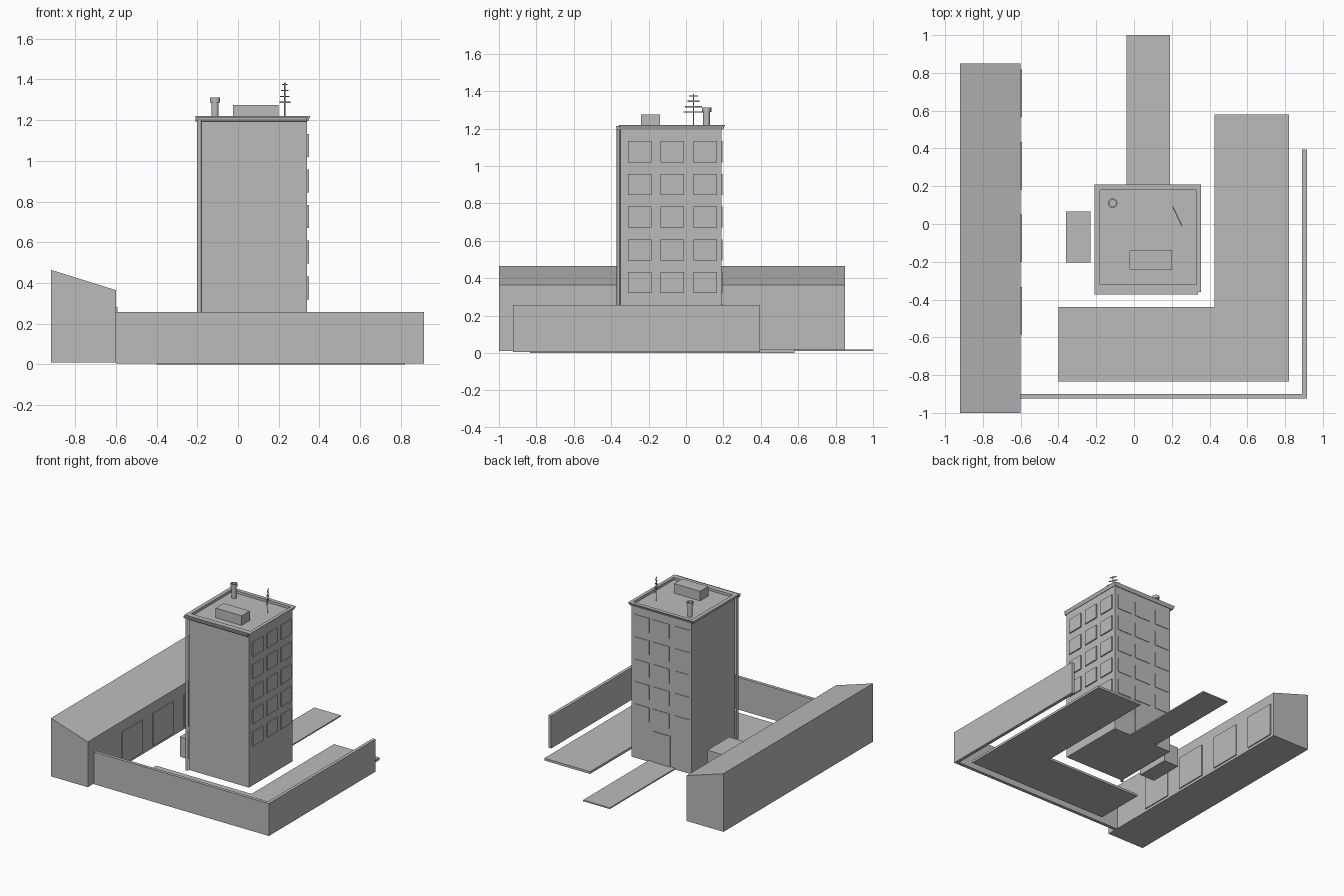
import bpy, bmesh, math
from mathutils import Vector

cube = bpy.data.objects.get("Cube")
if cube:
    bpy.data.objects.remove(cube, do_unlink=True)

GREY = (0.5, 0.5, 0.5, 1)
mat = bpy.data.materials.new("concrete grey")
mat.use_nodes = True
mat.diffuse_color = GREY
mat.node_tree.nodes["Principled BSDF"].inputs["Base Color"].default_value = GREY


def finish(name, bm, smooth=False):
    bmesh.ops.recalc_face_normals(bm, faces=bm.faces)
    mesh = bpy.data.meshes.new(name)
    bm.to_mesh(mesh)
    bm.free()
    mesh.materials.append(mat)
    obj = bpy.data.objects.new(name, mesh)
    bpy.context.collection.objects.link(obj)
    if smooth:
        bpy.ops.object.select_all(action='DESELECT')
        obj.select_set(True)
        bpy.context.view_layer.objects.active = obj
        bpy.ops.object.shade_smooth_by_angle()
    return obj


def add_box(bm, x, y, z):
    """Add a box given (min, max) along each axis."""
    verts = bmesh.ops.create_cube(bm, size=1)["verts"]
    for v in verts:
        v.co = [(a + b) / 2 + c * (b - a) for (a, b), c in zip((x, y, z), v.co)]


def box(name, x, y, z):
    bm = bmesh.new()
    add_box(bm, x, y, z)
    return finish(name, bm)


def prism(name, points, offset):
    """Extrude a closed outline along an offset."""
    bm = bmesh.new()
    face = bm.faces.new([bm.verts.new(p) for p in points])
    new = bmesh.ops.extrude_face_region(bm, geom=[face])["geom"]
    moved = [v for v in new if isinstance(v, bmesh.types.BMVert)]
    bmesh.ops.translate(bm, verts=moved, vec=Vector(offset))
    return finish(name, bm)


def lathe(name, centre, profile, steps=20):
    """Revolve (radius, height) points around a vertical axis."""
    bm = bmesh.new()
    verts = [bm.verts.new((centre[0] + r, centre[1], z)) for r, z in profile]
    edges = [bm.edges.new(pair) for pair in zip(verts, verts[1:])]
    bmesh.ops.spin(bm, geom=verts + edges, cent=(*centre, 0), axis=(0, 0, 1),
                   angle=math.tau, steps=steps)
    bmesh.ops.remove_doubles(bm, verts=bm.verts, dist=1e-4)
    return finish(name, bm, smooth=True)


# Tower block
X, Y = (-0.18, 0.34), (-0.35, 0.19)
box("tower", X, Y, (0.01, 1.2))

# Flared parapet ring around the sunken roof
bm = bmesh.new()
loops = []
for x0, x1, y0, y1, z in ((-0.18, 0.33, -0.32, 0.18, 1.2),
                          (-0.18, 0.33, -0.32, 0.18, 1.22),
                          (-0.21, 0.355, -0.36, 0.21, 1.22),
                          (-0.2, 0.345, -0.355, 0.197, 1.195)):
    loops.append([bm.verts.new(p) for p in
                  ((x0, y0, z), (x1, y0, z), (x1, y1, z), (x0, y1, z))])
for low, high in zip(loops, loops[1:] + loops[:1]):
    for i in range(4):
        j = (i + 1) % 4
        bm.faces.new((low[i], low[j], high[j], high[i]))
finish("roof_parapet", bm)

# Front gutter and its downpipe
arc = [math.pi * i / 8 for i in range(9)]
prism("gutter", [(-0.21, -0.36 - 0.014 * math.cos(a), 1.215 - 0.022 * math.sin(a))
                 for a in arc], (0.55, 0, 0))
lathe("downpipe", (-0.19, -0.36), [(0, 0.01), (0.011, 0.01), (0.011, 1.2), (0, 1.2)], 12)

# Projecting windows on the right side, thin ones on the back
rows = [0.32 + 0.175 * i for i in range(5)]
bm = bmesh.new()
for z in rows:
    for y in (-0.31, -0.135, 0.04):
        add_box(bm, (X[1] - 0.002, X[1] + 0.009), (y, y + 0.125), (z, z + 0.113))
finish("side_windows", bm)
bm = bmesh.new()
for z in rows:
    for x, w in ((-0.165, 0.125), (0.01, 0.14), (0.185, 0.125)):
        add_box(bm, (x, x + w), (Y[1] - 0.002, Y[1] + 0.004), (z, z + 0.113))
finish("back_windows", bm)
box("entrance_door", (0, 0.15), (Y[1] - 0.002, Y[1] + 0.005), (0.01, 0.26))

# Roof equipment
box("roof_housing", (-0.025, 0.2), (-0.24, -0.14), (1.2, 1.275))
lathe("chimney", (-0.113, 0.11),
      [(0, 1.2), (0.018, 1.2), (0.018, 1.288), (0.025, 1.288), (0.025, 1.312),
       (0.018, 1.312), (0.018, 1.295), (0, 1.295)])
MAST = (0.23, 0.04)
lathe("antenna_mast", MAST, [(0, 1.2), (0.003, 1.2), (0.003, 1.385), (0, 1.385)], 8)
for i, length in enumerate((0.115, 0.095, 0.07, 0.05)):
    bar = box(f"antenna_bar_{i + 1}", (-0.003, 0.003),
              (-length / 2, length / 2), (-0.003, 0.003))
    bar.location = (*MAST, 1.288 + 0.029 * i)
    bar.rotation_euler.z = math.radians(25)

# Garage row with a sloped roof and four doors
prism("garages", [(-0.92, -1, 0.01), (-0.6, -1, 0.01), (-0.6, -1, 0.365),
                  (-0.92, -1, 0.465)], (0, 1.85, 0))
for i in range(4):
    y = -0.585 + 0.384 * i
    box(f"garage_door_{i + 1}", (-0.602, -0.592), (y, y + 0.252), (0.03, 0.283))

# Boundary wall along the front and right
prism("boundary_wall", [(-0.6, -0.925, 0.005), (0.915, -0.925, 0.005), (0.915, 0.395, 0.005),
                        (0.89, 0.395, 0.005), (0.89, -0.9, 0.005), (-0.6, -0.9, 0.005)],
      (0, 0, 0.253))

# Paving and the shed beside the tower
prism("paved_yard", [(-0.4, -0.835, 0), (0.82, -0.835, 0), (0.82, 0.58, 0),
                     (0.425, 0.58, 0), (0.425, -0.44, 0), (-0.4, -0.44, 0)], (0, 0, 0.018))
box("entrance_path", (-0.04, 0.19), (0.19, 1), (0.01, 0.02))
box("shed", (-0.36, -0.23), (-0.205, 0.065), (0.01, 0.165))
